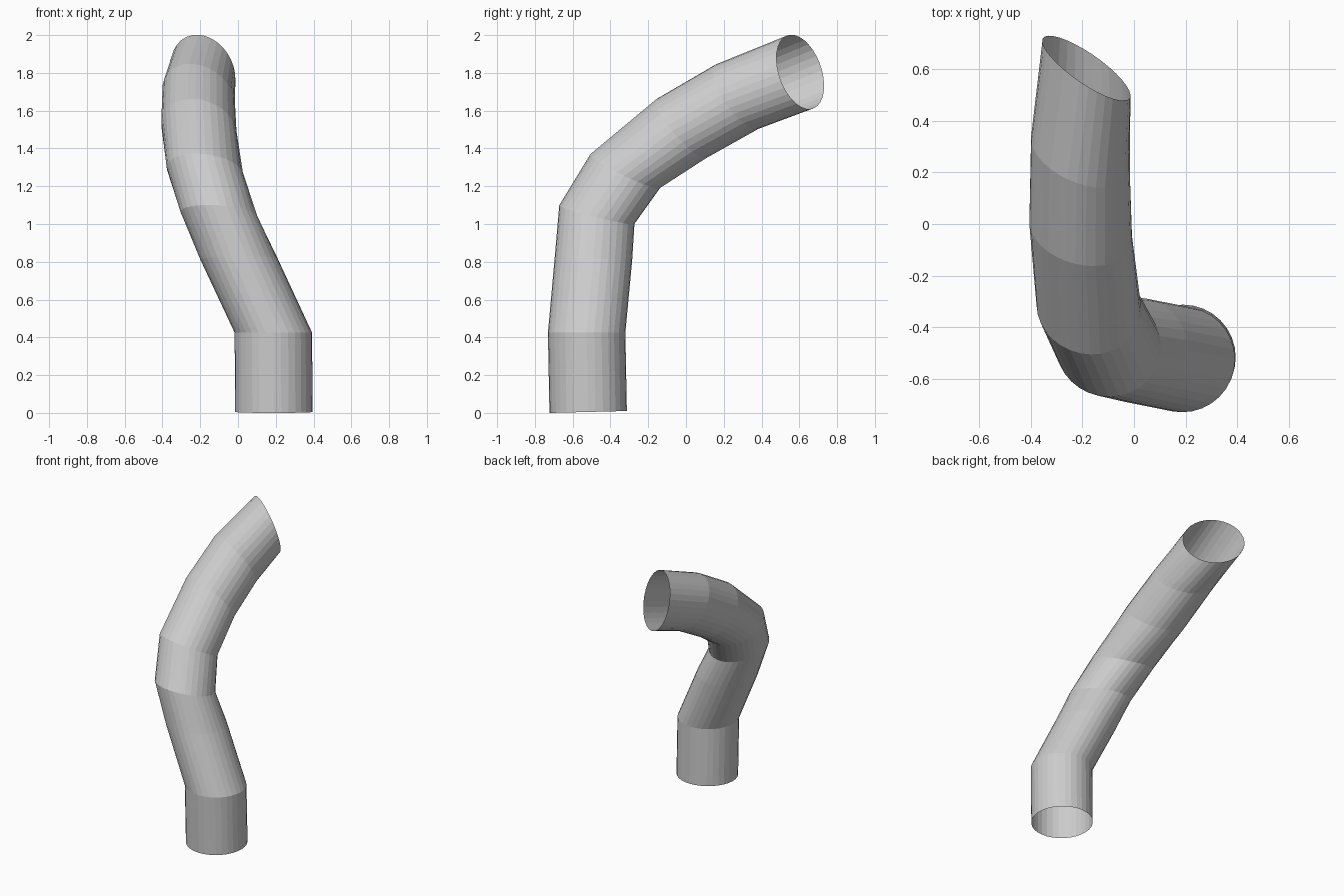
import bpy, bmesh
from math import cos, sin, tau
from mathutils import Vector

if "Cube" in bpy.data.objects:
    bpy.data.objects.remove(bpy.data.objects["Cube"])

RADIUS = 0.205
SIDES = 32

# Path of the pipe: ring centre, ring facing direction
rings = [
    ((0.19, -0.518, 0.005), (0.0, -0.025, 1.0)),
    ((0.187, -0.526, 0.425), (0.0, 0.0, 1.0)),
    ((0.005, -0.49, 0.815), (-0.01, 0.06, 1.0)),
    ((-0.10, -0.472, 1.05), (0.07, 0.24, 0.97)),
    ((-0.175, -0.322, 1.28), (0.12, 0.44, 0.90)),
    ((-0.207, -0.025, 1.505), (0.22, 0.74, 0.64)),
    ((-0.208, 0.272, 1.675), (0.35, 0.77, 0.54)),
    ((-0.185, 0.605, 1.805), (0.55, 0.79, 0.28)),
]

# Open tube swept through the rings, carrying the frame along without twist
bm = bmesh.new()
u, prev_n = Vector((1, 0, 0)), Vector((0, 0, 1))
loops = []
for centre, facing in rings:
    n = Vector(facing).normalized()
    u = prev_n.rotation_difference(n) @ u
    v = n.cross(u)
    prev_n = n
    loops.append([bm.verts.new(Vector(centre) + RADIUS * (cos(tau * i / SIDES) * u + sin(tau * i / SIDES) * v))
                  for i in range(SIDES)])

for a, b in zip(loops, loops[1:]):
    for i in range(SIDES):
        j = (i + 1) % SIDES
        bm.faces.new((a[i], a[j], b[j], b[i]))

mesh = bpy.data.meshes.new("bent_pipe")
bm.to_mesh(mesh)
bm.free()
pipe = bpy.data.objects.new("bent_pipe", mesh)
bpy.context.collection.objects.link(pipe)
